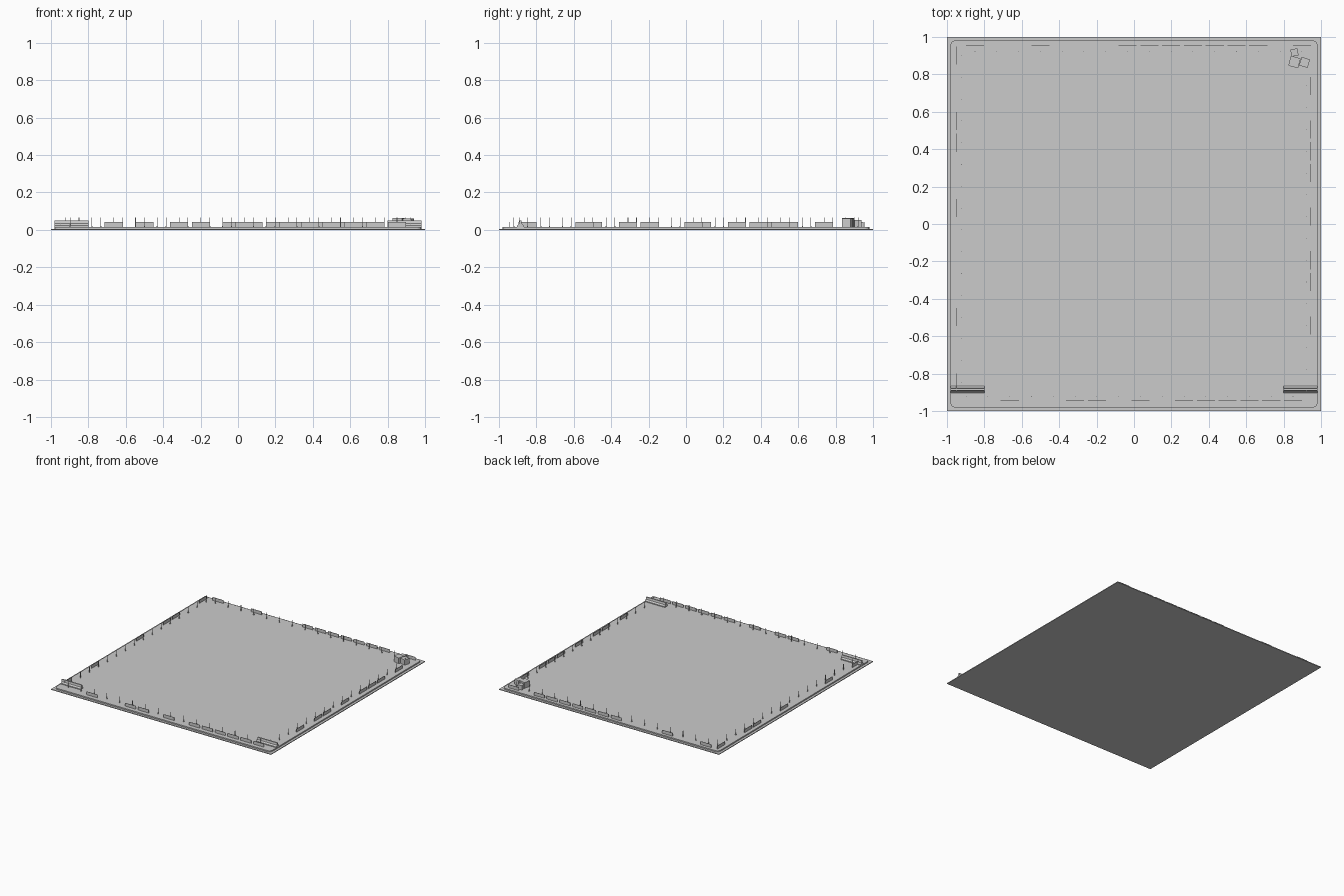
import bpy, math
from mathutils import Matrix

if "Cube" in bpy.data.objects:
    bpy.data.objects.remove(bpy.data.objects["Cube"])

FLOOR = 0.016
PITCH = 0.1165


def add_mesh(name, verts, faces):
    me = bpy.data.meshes.new(name)
    me.from_pydata(verts, [], faces)
    ob = bpy.data.objects.new(name, me)
    bpy.context.collection.objects.link(ob)
    return ob


def prism(name, pts, z0, z1):
    """Vertical extrusion of an outline."""
    n = len(pts)
    verts = [(x, y, z0) for x, y in pts] + [(x, y, z1) for x, y in pts]
    faces = [tuple(range(n))[::-1], tuple(range(n, 2 * n))]
    faces += [(i, (i + 1) % n, n + (i + 1) % n, n + i) for i in range(n)]
    return add_mesh(name, verts, faces)


def box(name, cx, cy, sx, sy, z0, z1, rot=0):
    c, s = math.cos(rot), math.sin(rot)
    corners = [(-sx / 2, -sy / 2), (sx / 2, -sy / 2), (sx / 2, sy / 2), (-sx / 2, sy / 2)]
    return prism(name, [(cx + x * c - y * s, cy + x * s + y * c) for x, y in corners], z0, z1)


# ground plate and rounded paved pad
box("ground_plate", 0, 0, 2, 2, 0, 0.006)
r, half, outline = 0.025, 0.981, []
for i, (sx, sy) in enumerate([(1, 1), (-1, 1), (-1, -1), (1, -1)]):
    for k in range(5):
        a = math.radians(90 * i + 22.5 * k)
        outline.append((sx * (half - r) + r * math.cos(a), sy * (half - r) + r * math.sin(a)))
prism("paved_pad", outline, 0.006, FLOOR)

# each side: turn angle, distance of panels, first slot, filled panel slots
# local frame: side runs along +x at y = -distance
sides = [
    ("front", 0, 0.945, -0.8975, [2, 5, 6, 8, 10, 11, 12, 13, 14, 15]),
    ("right", 90, 0.945, -0.8925, [3, 5, 6, 8, 10, 11, 12, 14]),
    ("back", 180, 0.955, -0.8975, [0, 2, 3, 4, 5, 6, 7, 8, 12, 15]),
    ("left", 270, 0.95, -0.9005, [0, 3, 4, 7, 12, 15]),
]
for name, ang, dist, start, filled in sides:
    turn = Matrix.Rotation(math.radians(ang), 4, 'Z')
    for k in range(16):
        x = start + PITCH * k
        parts = [box(name + "_post", x, -0.92, 0.003, 0.003, FLOOR, 0.065),
                 box(name + "_post_foot", x, -0.92, 0.006, 0.006, FLOOR, 0.022)]
        if k in filled:
            parts.append(box(name + "_panel", x, -dist, 0.097, 0.003, FLOOR, 0.042))
        for ob in parts:
            ob.data.transform(turn)

# sloped concrete barriers at the front corners
prof = [(-0.018, 0), (0.018, 0), (0.018, 0.007), (0.008, 0.017),
        (0.005, 0.034), (-0.005, 0.034), (-0.008, 0.017), (-0.018, 0.007)]
for side, x0, x1 in (("left", -0.98, -0.8), ("right", 0.8, 0.98)):
    n = len(prof)
    verts = [(x, -0.885 + y, FLOOR + z) for x in (x0, x1) for y, z in prof]
    faces = [tuple(range(n))[::-1], tuple(range(n, 2 * n))]
    faces += [(i, (i + 1) % n, n + (i + 1) % n, n + i) for i in range(n)]
    add_mesh(side + "_barrier", verts, faces)

# stacked crates in the back right corner
for i, (x, y, s, top, rot) in enumerate([(0.858, 0.866, 0.054, 0.063, -15),
                                         (0.912, 0.864, 0.047, 0.06, -17),
                                         (0.858, 0.917, 0.038, 0.052, 10)]):
    box("crate_%d" % (i + 1), x, y, s, s, FLOOR, top, math.radians(rot))
